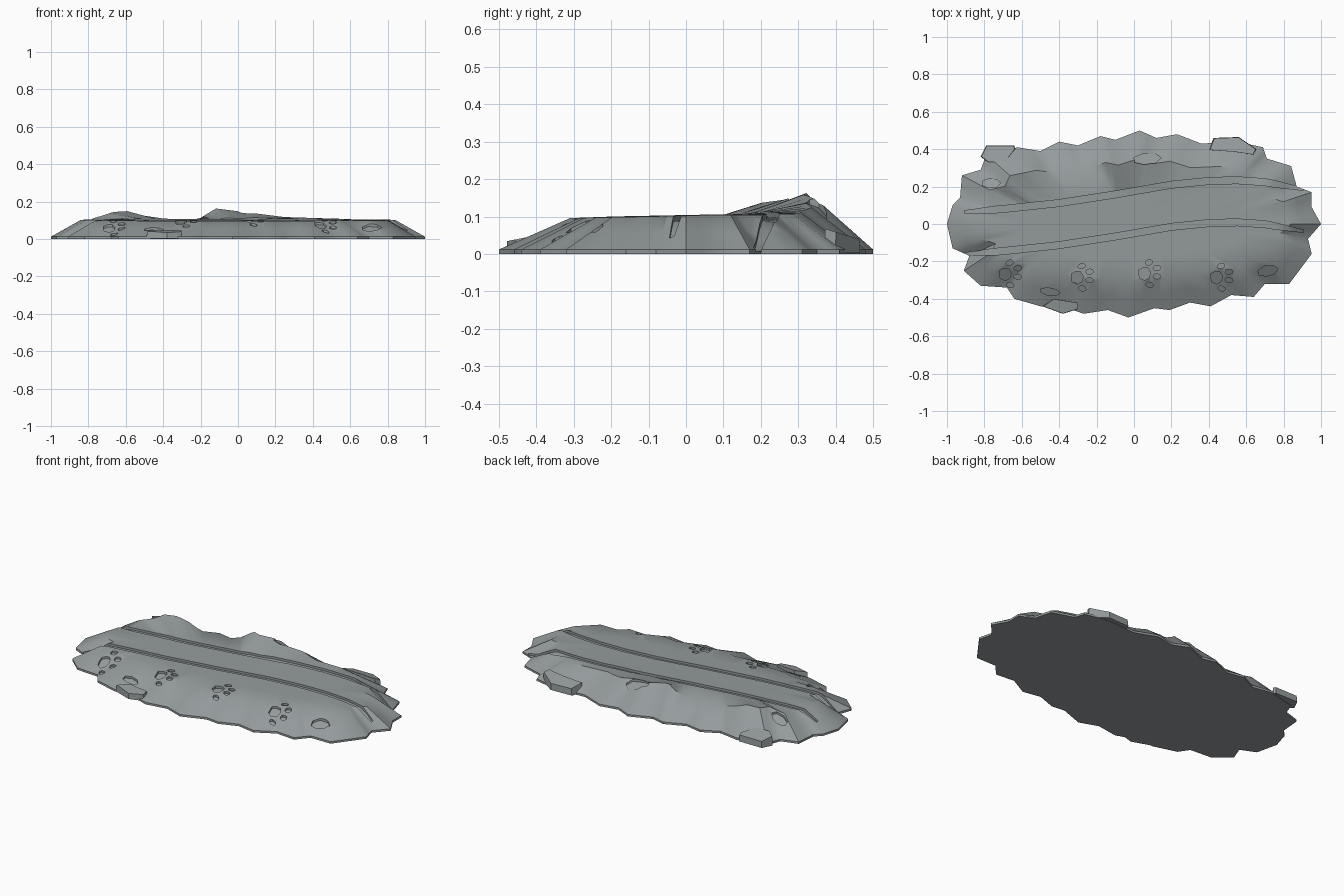
import bpy, bmesh, math
from mathutils import Vector
from mathutils.bvhtree import BVHTree

cube = bpy.data.objects.get("Cube")
if cube:
    bpy.data.objects.remove(cube, do_unlink=True)

stone = bpy.data.materials.new("stone grey")
stone.use_nodes = True
grey = (0.30, 0.33, 0.335, 1)
stone.diffuse_color = grey
stone.node_tree.nodes["Principled BSDF"].inputs["Base Color"].default_value = grey


def make_object(name, bm):
    bmesh.ops.recalc_face_normals(bm, faces=bm.faces)
    mesh = bpy.data.meshes.new(name)
    bm.to_mesh(mesh)
    mesh.materials.append(stone)
    obj = bpy.data.objects.new(name, mesh)
    bpy.context.collection.objects.link(obj)
    return obj


def interpolate(points, x):
    """Piecewise linear curve through sorted points."""
    if x <= points[0][0]:
        return points[0][1]
    for (x0, y0), (x1, y1) in zip(points, points[1:]):
        if x <= x1:
            return y0 + (y1 - y0) * (x - x0) / (x1 - x0)
    return points[-1][1]


# Ragged outline of the ground, in hundredths
outline = [(-100, 0), (-97, 10), (-93, 14), (-92, 26), (-82, 29), (-79, 37), (-62, 41),
           (-50, 39), (-40, 44), (-30, 42), (-18, 47), (-10, 45), (3, 50), (12, 46),
           (23, 48), (36, 43), (55, 44), (69, 41), (71, 35), (84, 31), (87, 20),
           (95, 17), (95, 9), (100, 0), (93, -8), (95, -16), (83, -32), (70, -32),
           (64, -39), (52, -38), (41, -44), (30, -42), (19, -46), (11, -45), (-3, -50),
           (-14, -46), (-27, -48), (-38, -44), (-50, -44), (-64, -40), (-68, -34),
           (-82, -33), (-91, -25), (-88, -17), (-97, -13)]
edge = []
for a, b in zip(outline, outline[1:] + outline[:1]):
    a, b = Vector(a) / 100, Vector(b) / 100
    edge += [a, (a + b) / 2]

# Height of the rear crest along x, with two peaks
ridge = [(-0.85, 0.09), (-0.62, 0.157), (-0.45, 0.105), (-0.22, 0.1),
         (-0.12, 0.163), (0.25, 0.117), (0.8, 0.1)]


def crest_point(p):
    x, y = p.x * 0.84, p.y * (0.7 if p.y > 0 else 0.62)
    z = 0.102 + 0.02 * y
    blend = min(max((y - 0.12) / 0.08, 0), 1)
    return Vector((x, y, z + (interpolate(ridge, x) - z) * blend))


def plateau_point(p):
    x, y = p.x * 0.62, p.y * 0.38
    return Vector((x, y, 0.104 + 0.02 * y))


# Ground: stacked rings closed by a flat underside and a fan on top
bm = bmesh.new()
rings = [[p.to_3d() for p in edge],
         [Vector((p.x, p.y, 0.012)) for p in edge],
         [Vector((p.x, p.y, 0.012)).lerp(crest_point(p), 0.5) for p in edge],
         [crest_point(p) for p in edge],
         [plateau_point(p) for p in edge]]
rings = [[bm.verts.new(v) for v in ring] for ring in rings]
bm.faces.new(rings[0])
count = len(edge)
for low, high in zip(rings, rings[1:]):
    for i in range(count):
        j = (i + 1) % count
        bm.faces.new((low[i], low[j], high[j], high[i]))
centre = bm.verts.new((0, 0, 0.104))
for i in range(count):
    bm.faces.new((rings[-1][i], rings[-1][(i + 1) % count], centre))
bmesh.ops.triangulate(bm, faces=bm.faces)
ground_tree = BVHTree.FromBMesh(bm)
ground = make_object("ground", bm)


def ground_height(x, y):
    hit = ground_tree.ray_cast(Vector((x, y, 1)), Vector((0, 0, -1)))[0]
    return hit.z if hit else 0.012


# Cutters: flat patches sunk below the ground, pulled up through it
cut = bmesh.new()


def sink(polygons, depth):
    verts = {}
    faces = []
    for polygon in polygons:
        for x, y in polygon:
            if (x, y) not in verts:
                z = max(ground_height(x, y) - depth, 0.006)
                verts[x, y] = cut.verts.new((x, y, z))
        faces.append(cut.faces.new([verts[p] for p in polygon]))
    result = bmesh.ops.extrude_face_region(cut, geom=faces, use_keep_orig=True)
    for v in result["geom"]:
        if isinstance(v, bmesh.types.BMVert):
            v.co.z += 0.08


def oval(x, y, rx, ry, sides, turn=0):
    c, s = math.cos(turn), math.sin(turn)
    loop = []
    for i in range(sides):
        a = math.tau * i / sides
        u, v = rx * math.cos(a), ry * math.sin(a)
        loop.append((x + u * c - v * s, y + u * s + v * c))
    return loop


# Two winding wheel tracks
track = [(-0.9, 0.065), (-0.7, 0.08), (-0.4, 0.112), (-0.1, 0.158), (0.2, 0.21),
         (0.4, 0.23), (0.55, 0.234), (0.7, 0.224), (0.9, 0.187)]
steps = 36
for shift in (0, -0.225):
    rows = []
    for i in range(steps + 1):
        x = -0.905 + 1.81 * i / steps
        y = interpolate(track, x) + shift
        half = 0.018 * min(1, 0.35 + (0.905 - abs(x)) * 4)
        rows.append(((x, y - half), (x, y + half)))
    sink([(a[0], b[0], b[1], a[1]) for a, b in zip(rows, rows[1:])], 0.013)

# Paw prints: one pad and four toes each
toes = [(0.015, 0.06, 0.3), (0.058, 0.03, 0.1), (0.058, -0.015, -0.1), (0.018, -0.06, -0.3)]
for px, py in ((-0.68, -0.267), (-0.295, -0.285), (0.065, -0.265), (0.45, -0.285)):
    pad = [(-0.04, 0.018), (-0.036, -0.022), (-0.008, -0.036), (0.016, -0.022),
           (0.024, 0.004), (0.008, 0.03), (-0.018, 0.03)]
    sink([[(px + x, py + y) for x, y in pad]], 0.013)
    for tx, ty, turn in toes:
        sink([oval(px + tx, py + ty, 0.021, 0.014, 8, turn)], 0.012)

# Shallow stone-shaped hollows
for x, y, rx, ry, turn in ((-0.765, 0.218, 0.05, 0.025, 0), (0.07, 0.348, 0.076, 0.03, 0.08),
                           (0.715, -0.25, 0.056, 0.028, 0.2), (-0.45, -0.362, 0.055, 0.02, -0.15)):
    sink([oval(x, y, rx, ry, 7, turn)], 0.012)

cutter = make_object("print_cutter", cut)
cutter.hide_render = True
boolean = ground.modifiers.new("prints", "BOOLEAN")
boolean.operation = "DIFFERENCE"
boolean.solver = "EXACT"
boolean.object = cutter
bpy.ops.object.select_all(action="DESELECT")
bpy.context.view_layer.objects.active = ground
ground.select_set(True)
bpy.ops.object.modifier_apply(modifier=boolean.name)
bpy.data.objects.remove(cutter, do_unlink=True)
bpy.ops.object.shade_smooth_by_angle(angle=math.radians(35))


# Flat faceted rocks set into the rim
def rock(name, loop, height, tilt):
    bm = bmesh.new()
    mid = sum((Vector(p) for p in loop), Vector((0, 0))) / len(loop)
    base = [bm.verts.new((x, y, 0.002)) for x, y in loop]
    top = []
    for x, y in loop:
        p = mid + (Vector((x, y)) - mid) * 0.96
        top.append(bm.verts.new((p.x, p.y, height + (p.y - mid.y) * tilt)))
    bm.faces.new(base)
    bm.faces.new(top)
    for i in range(len(loop)):
        j = (i + 1) % len(loop)
        bm.faces.new((base[i], base[j], top[j], top[i]))
    make_object(name, bm)


rock("rear_right_rock", [(-0.82, 0.36), (-0.79, 0.42), (-0.64, 0.42), (-0.635, 0.4),
                         (-0.69, 0.33), (-0.78, 0.33)], 0.052, -0.3)
rock("rear_left_rock", [(0.4, 0.395), (0.425, 0.46), (0.56, 0.465), (0.655, 0.4),
                        (0.64, 0.37), (0.54, 0.385)], 0.055, -0.3)
rock("front_rock", [(-0.49, -0.44), (-0.43, -0.4), (-0.3, -0.42), (-0.3, -0.455),
                    (-0.38, -0.48)], 0.042, 0.2)
